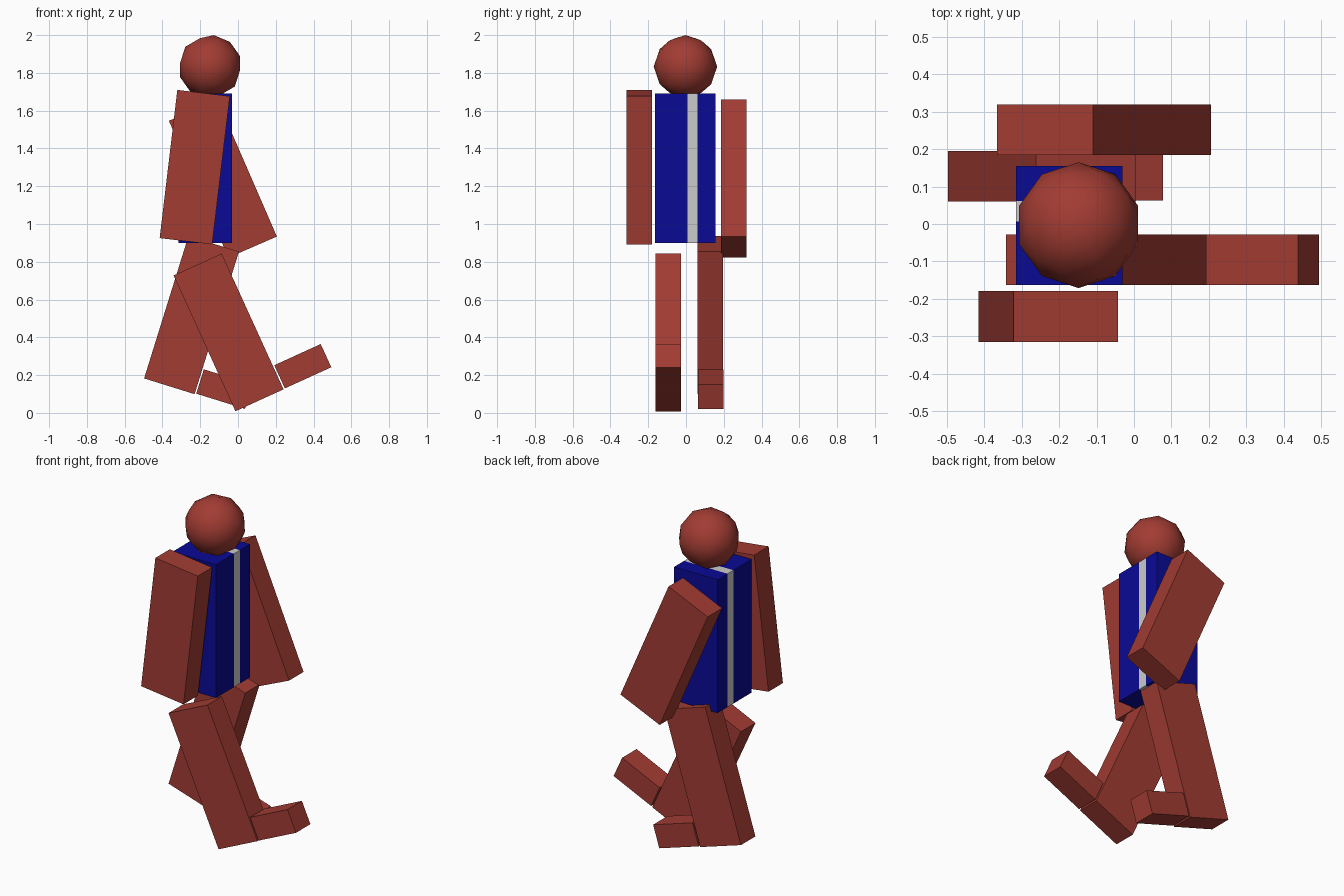
import bpy
from math import radians

if "Cube" in bpy.data.objects:
    bpy.data.objects.remove(bpy.data.objects["Cube"])


def material(name, rgb):
    m = bpy.data.materials.new(name)
    m.diffuse_color = (*rgb, 1)
    m.use_nodes = True
    m.node_tree.nodes["Principled BSDF"].inputs["Base Color"].default_value = m.diffuse_color
    return m


RED = material("brick_red", (0.36, 0.045, 0.033))
BLUE = material("navy_blue", (0.003, 0.003, 0.30))


def box(name, center, size, tilt=0, mat=None):
    bpy.ops.mesh.primitive_cube_add(size=1, location=center,
                                    rotation=(0, radians(tilt), 0))
    ob = bpy.context.object
    ob.name = name
    ob.scale = size
    if mat:
        ob.data.materials.append(mat)
    return ob


LIMB = (0.28, 0.135, 0.79)
FOOT = (0.27, 0.135, 0.135)

# Torso: two blue slabs with a grey strip between them
for name, y0, y1, mat in (("torso_right", -0.163, 0.007, BLUE),
                          ("torso_strip", 0.007, 0.062, None),
                          ("torso_left", 0.062, 0.155, BLUE)):
    box(name, (-0.173, (y0 + y1) / 2, 1.295), (0.285, y1 - y0, 0.79), 0, mat)

# Arms, legs and feet in mid-stride
for name, center, size, tilt in (
        ("right_arm", (-0.229, -0.247, 1.301), LIMB, 6.8),
        ("left_arm", (-0.080, 0.252, 1.240), LIMB, -23.5),
        ("right_leg", (-0.050, -0.095, 0.426), LIMB, -24.5),
        ("right_foot", (0.343, -0.095, 0.247), FOOT, -24.5),
        ("left_leg", (-0.246, 0.128, 0.518), LIMB, 17.3),
        ("left_foot", (-0.072, 0.130, 0.126), FOOT, 17.3)):
    box(name, center, size, tilt, RED)

# Head: low-poly ball with smooth shading
bpy.ops.mesh.primitive_ico_sphere_add(subdivisions=2, radius=0.168,
                                      location=(-0.148, -0.003, 1.833),
                                      rotation=(0, radians(7), 0))
head = bpy.context.object
head.name = "head"
head.data.materials.append(RED)
bpy.ops.object.shade_smooth()
